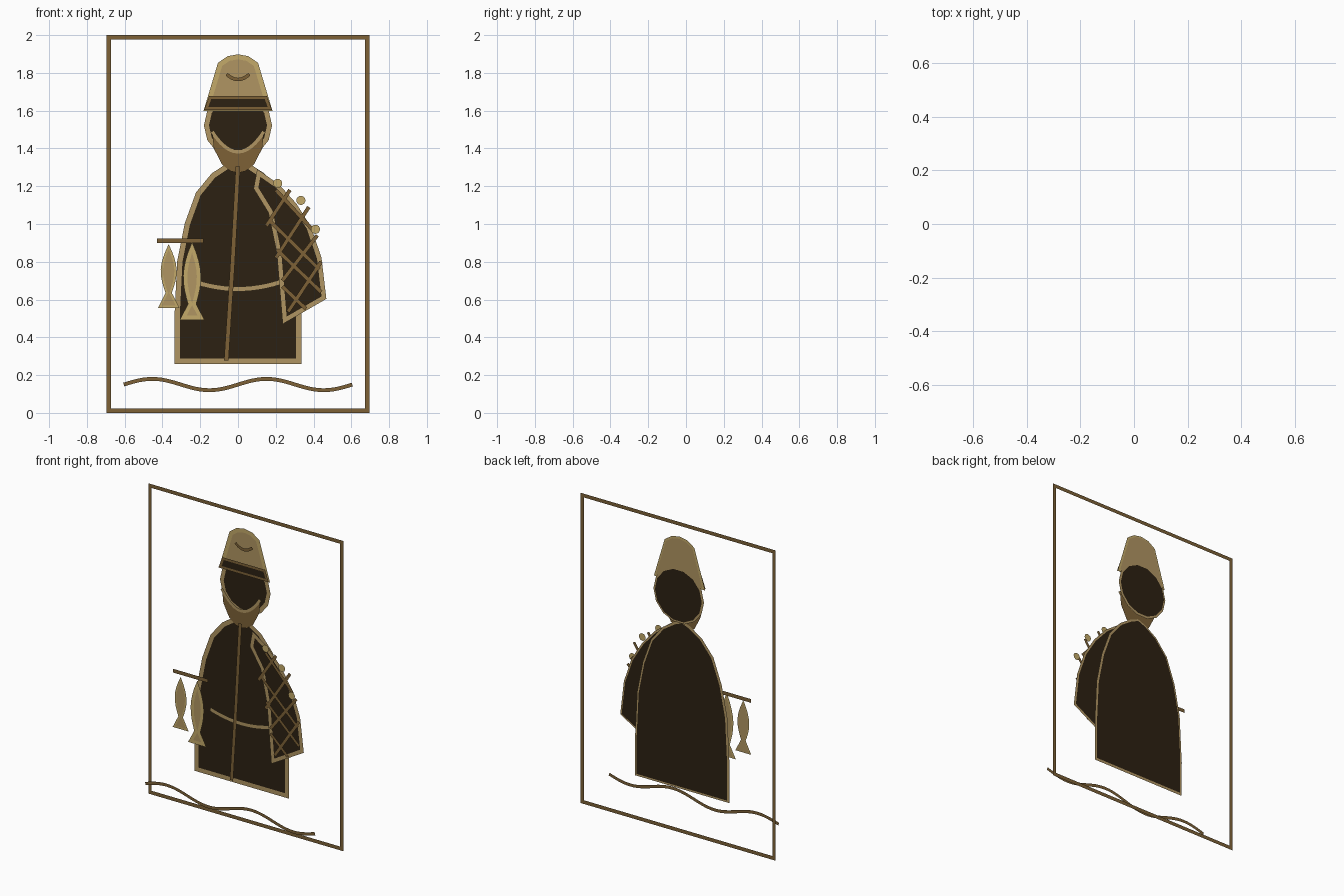
import bpy
import math
from mathutils import Vector

default_cube = bpy.data.objects.get("Cube")
if default_cube:
    bpy.data.objects.remove(default_cube, do_unlink=True)


def make_material(name, red, green, blue):
    material = bpy.data.materials.new(name)
    material.use_nodes = True
    colour = (red, green, blue, 1)
    material.diffuse_color = colour
    material.node_tree.nodes["Principled BSDF"].inputs["Base Color"].default_value = colour
    return material


TAN = make_material("tan", .434, .301, .122)
GOLD = make_material("pale gold", .552, .402, .144)
BROWN = make_material("brown", .205, .119, .037)
DARK = make_material("dark brown", .025, .015, .006)


def make_sheet(name, points, faces, depth, material):
    """Flat sheet in the x-z plane, standing at the given depth."""
    mesh = bpy.data.meshes.new(name)
    mesh.from_pydata([(x, depth, z) for x, z in points], [], faces)
    mesh.materials.append(material)
    sheet = bpy.data.objects.new(name, mesh)
    bpy.context.collection.objects.link(sheet)
    # turn every face towards the front
    mesh.update()
    if sum(face.normal.y * face.area for face in mesh.polygons) > 0:
        mesh.flip_normals()
    return sheet


def fill(name, outline, depth, material):
    return make_sheet(name, outline, [range(len(outline))], depth, material)


def ribbon(name, path, width, depth, material, closed=False):
    """Mitred strip of constant width along a path."""
    path = [Vector(point) for point in path]
    count = len(path)
    verts = []
    for i, point in enumerate(path):
        before = path[i - 1] if closed or i > 0 else None
        after = path[(i + 1) % count] if closed or i < count - 1 else None
        arrive = (point - before).normalized() if before else (after - point).normalized()
        leave = (after - point).normalized() if after else arrive
        normal = Vector((-arrive.y, arrive.x))
        miter = (normal + Vector((-leave.y, leave.x))).normalized()
        offset = miter * (width / 2 / max(miter.dot(normal), .45))
        verts += [point + offset, point - offset]
    faces = []
    for i in range(count if closed else count - 1):
        j = (i + 1) % count
        faces.append((2 * i, 2 * i + 1, 2 * j + 1, 2 * j))
    return make_sheet(name, verts, faces, depth, material)


def edged(name, outline, depth, inside, edge, width):
    """Filled shape with a border strip just in front of it."""
    fill(name, outline, depth, inside)
    ribbon(name + "_border", outline, width, depth - .004, edge, closed=True)


def mirrored(half, centre=0):
    """Close a left-hand profile with its mirror image; skip points on the axis."""
    right = [(centre + x, z) for x, z in half]
    left = [(centre - x, z) for x, z in reversed(half) if x > 0]
    return right + left


def ellipse(x, z, rx, rz, sides):
    angles = [2 * math.pi * i / sides for i in range(sides)]
    return [(x + rx * math.cos(a), z + rz * math.sin(a)) for a in angles]


def sag(half_width, low, rise, steps=12):
    """Hanging arc, symmetric about the middle."""
    ts = [2 * i / steps - 1 for i in range(steps + 1)]
    return [(half_width * t, low + rise * t * t) for t in ts]


# Picture frame and water line
ribbon("frame", mirrored([(.684, .012), (.684, 1.988)]), .024, .08, BROWN, closed=True)
wave = []
for i in range(49):
    t = i / 48
    wave.append((1.21 * (t - .5), .15 + .03 * math.sin(4 * math.pi * t)))
ribbon("water_line", wave, .02, -.08, BROWN)

# Coat with belt and front seam
coat = mirrored([(.322, .273), (.322, .52), (.308, .8), (.268, 1.0), (.21, 1.16),
                 (.13, 1.257), (.05, 1.31), (0, 1.33)])
edged("coat", coat, .042, DARK, TAN, .028)
ribbon("belt", sag(.22, .656, .035), .026, .03, TAN)
ribbon("coat_seam", [(-.062, .277), (-.03, .77), (0, 1.305)], .024, .022, BROWN)

# Net draped over the shoulder
net = [(.11, 1.27), (.095, 1.19), (.172, 1.065), (.217, .85), (.247, .49), (.455, .61),
       (.43, .82), (.375, .98), (.30, 1.10), (.21, 1.2)]
edged("net_cloth", net, .006, DARK, TAN, .024)
cords = [((.15, .99), (.275, 1.18)), ((.2, .82), (.375, 1.09)),
         ((.235, .7), (.42, .94)), ((.265, .535), (.44, .8)),
         ((.2, 1.18), (.395, .97)), ((.165, 1.02), (.43, .76)),
         ((.205, .865), (.44, .64)), ((.235, .67), (.36, .55))]
for number, cord in enumerate(cords):
    ribbon(f"net_cord_{number + 1}", cord, .02, -.006, BROWN)
for number, (x, z) in enumerate([(.21, 1.215), (.333, 1.125), (.41, .972)]):
    disc = ellipse(x, z, .024, .024, 16)
    fill(f"net_float_{number + 1}", disc, -.02 - .01 * number, GOLD)

# Head and beard
edged("head", ellipse(0, 1.522, .167, .167, 14), .078, DARK, TAN, .026)
jaw = [(.137, 1.49), (.128, 1.4), (.085, 1.315), (.04, 1.28), (0, 1.27)]
jaw = mirrored(jaw)
upper_lip = sag(.137, 1.383, .107)
fill("beard", jaw + upper_lip[1:-1], .033, BROWN)
ribbon("beard_edge", upper_lip, .02, .029, TAN)

# Cap with brim band and badge
cap = mirrored([(.165, 1.612), (.095, 1.845), (.05, 1.876), (0, 1.885)])
edged("cap", cap, .07, TAN, GOLD, .026)
brim = mirrored([(.168, 1.612), (.147, 1.67)])
edged("cap_band", brim, .061, DARK, BROWN, .016)
ribbon("cap_badge", sag(.06, 1.765, .028), .018, .06, BROWN)

# Hanging rod with two fish
ribbon("fish_rod", [(-.43, .911), (-.182, .911)], .024, -.046, BROWN)


def fish(name, centre, top, waist, tail, depth, border):
    length = top - waist
    half = [(.047, tail), (.01, waist)]
    for i in range(1, 8):
        t = i / 8
        half.append((.01 * (1 - t) + .031 * math.sin(math.pi * t), waist + length * t))
    half.append((0, top))
    edged(name, mirrored(half, centre), depth, TAN, GOLD, border)


fish("outer_fish", -.367, .88, .635, .562, -.056, .012)
fish("inner_fish", -.243, .88, .575, .504, -.064, .022)
